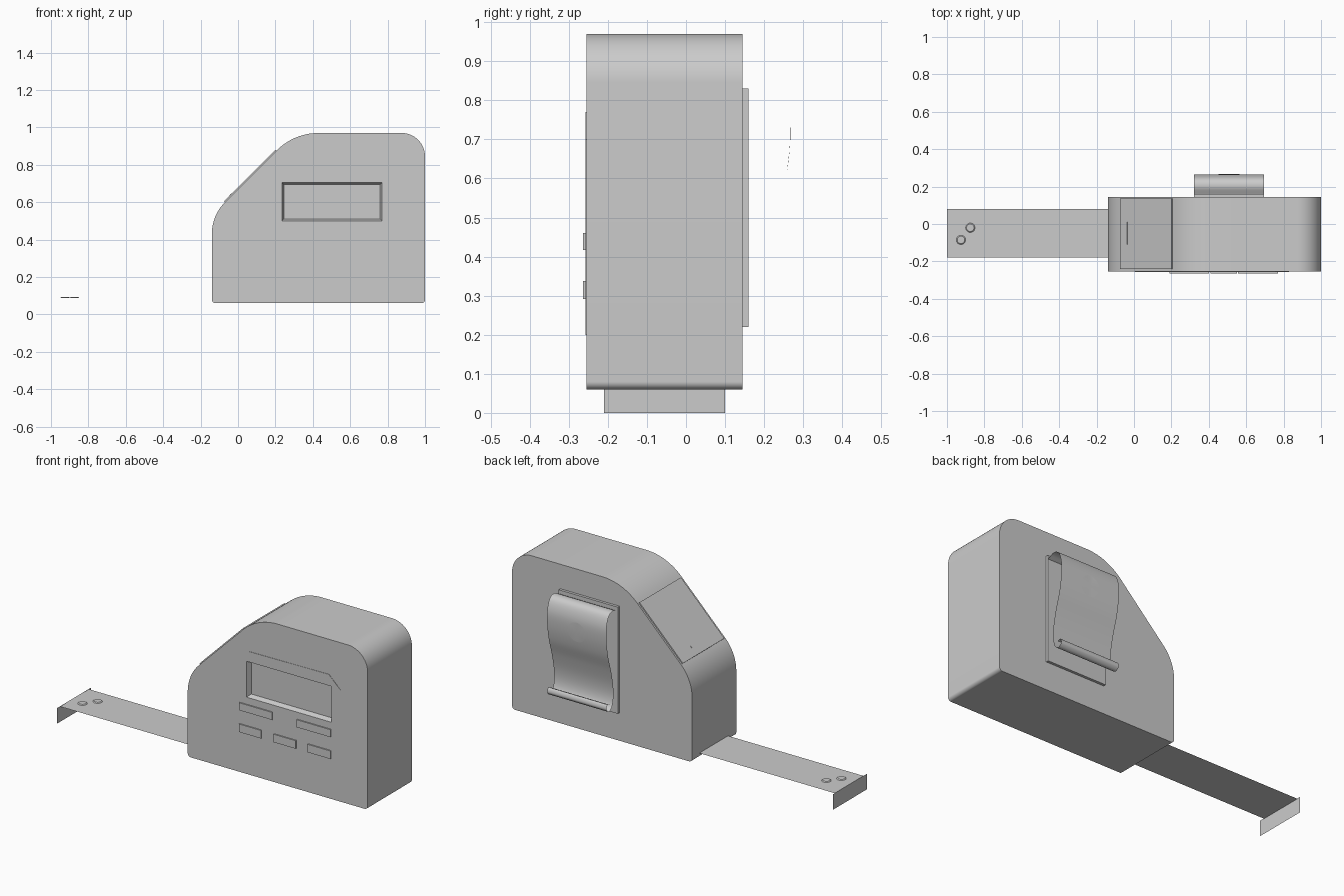
import bpy, bmesh, math
from mathutils import Vector

cube = bpy.data.objects.get("Cube")
if cube:
    bpy.data.objects.remove(cube)

grey = bpy.data.materials.new("plain grey")
grey.use_nodes = True
GREY = (0.6, 0.6, 0.6, 1)
grey.diffuse_color = GREY
grey.node_tree.nodes["Principled BSDF"].inputs["Base Color"].default_value = GREY

FRONT, BACK = -0.255, 0.145
CLIP_X = (0.32, 0.695)


def finish(name, bm, smooth=False):
    bmesh.ops.recalc_face_normals(bm, faces=bm.faces)
    mesh = bpy.data.meshes.new(name)
    bm.to_mesh(mesh)
    bm.free()
    mesh.materials.append(grey)
    obj = bpy.data.objects.new(name, mesh)
    bpy.context.collection.objects.link(obj)
    if smooth:
        smooth_shade(obj)
    return obj


def activate(obj):
    bpy.ops.object.select_all(action="DESELECT")
    obj.select_set(True)
    bpy.context.view_layer.objects.active = obj


def smooth_shade(obj):
    activate(obj)
    bpy.ops.object.shade_smooth_by_angle(angle=math.radians(30))


def rounded(corners, steps=14):
    """Outline from (x, z, tangent length) corners, each rounded by an arc."""
    out = []
    for i, (x, z, t) in enumerate(corners):
        p = Vector((x, z))
        a = (Vector(corners[i - 1][:2]) - p).normalized()
        b = (Vector(corners[(i + 1) % len(corners)][:2]) - p).normalized()
        half = a.angle(b) / 2
        radius = t * math.tan(half)
        centre = p + (a + b).normalized() * (t / math.cos(half))
        start, end = p + a * t - centre, p + b * t - centre
        sweep = start.angle(end)
        for k in range(steps + 1):
            f = k / steps
            v = (start * math.sin((1 - f) * sweep) + end * math.sin(f * sweep)) / math.sin(sweep)
            out.append(centre + v.normalized() * radius)
    return out


def prism(name, outline, y0, y1, smooth=False):
    """Extrude an x-z outline from y0 to y1."""
    bm = bmesh.new()
    face = bm.faces.new([bm.verts.new((x, y0, z)) for x, z in outline])
    res = bmesh.ops.extrude_face_region(bm, geom=[face])
    verts = [v for v in res["geom"] if isinstance(v, bmesh.types.BMVert)]
    bmesh.ops.translate(bm, verts=verts, vec=(0, y1 - y0, 0))
    return finish(name, bm, smooth)


def rect(x0, x1, z0, z1):
    return [(x0, z0), (x1, z0), (x1, z1), (x0, z1)]


def sheet(name, points):
    bm = bmesh.new()
    bm.faces.new([bm.verts.new(p) for p in points])
    return finish(name, bm)


# Case body
body = prism("case_body", rounded([
    (-0.14, 0.06, 0.02), (1, 0.06, 0.02), (1, 0.97, 0.125),
    (0.30, 0.97, 0.13), (-0.14, 0.53, 0.1)]), FRONT, BACK)

# Thin raised front panel
panel = prism("front_panel", [
    (0.005, 0.31), (0.145, 0.2), (0.828, 0.2), (0.828, 0.70),
    (0.755, 0.77), (0.25, 0.765), (0.005, 0.545)], FRONT - 0.002, FRONT + 0.01)

# Tapered display recess cut through the panel and body
bm = bmesh.new()
rings = []
for y, grow in ((FRONT - 0.02, 0.018), (FRONT + 0.025, 0)):
    rings.append([bm.verts.new((x, y, z)) for x, z in
                  rect(0.245 - grow, 0.76 + grow, 0.511 - grow, 0.695 + grow)])
for ring in rings:
    bm.faces.new(ring)
for i in range(4):
    j = (i + 1) % 4
    bm.faces.new((rings[0][i], rings[0][j], rings[1][j], rings[1][i]))
cutter = finish("display_cutter", bm)
cutter.hide_render = True
for target in (body, panel):
    activate(target)
    cut = target.modifiers.new("display", "BOOLEAN")
    cut.operation, cut.solver, cut.object = "DIFFERENCE", "EXACT", cutter
    bpy.ops.object.modifier_apply(modifier=cut.name)
bpy.data.objects.remove(cutter)
smooth_shade(body)

# Push buttons in two rows
rows = [((0.417, 0.46), ((0.19, 0.40), (0.555, 0.77))),
        ((0.292, 0.338), ((0.19, 0.33), (0.41, 0.55), (0.625, 0.77)))]
for r, (zs, spans) in enumerate(rows):
    for c, xs in enumerate(spans):
        prism(f"button_{r + 1}_{c + 1}", rect(*xs, *zs), FRONT - 0.009, FRONT + 0.01)


# Plates lying on the 45 degree slope, given by their x span and height
def slope_plate(name, x0, x1, y0, y1, low, high):
    s = math.sqrt(0.5)
    outline = [(x - h * s, x + 0.67 + h * s)
               for x, h in ((x0, low), (x1, low), (x1, high), (x0, high))]
    return prism(name, outline, y0, y1)


slope_plate("lock_pad", -0.07, 0.205, -0.24, 0.135, -0.01, 0.007)
slope_plate("lock_pad_bar", -0.04, -0.03, -0.11, 0.01, 0, 0.009)

# Tape blade and hook
TAPE_Z = 0.087
sheet("tape_blade", [(x, y, TAPE_Z) for x, y in rect(-1, -0.13, -0.18, 0.08)])
sheet("tape_hook", [(-1, y, z) for y, z in rect(-0.21, 0.1, 0, TAPE_Z + 0.002)])
sheet("hook_plate", [(x, y - 0.05, TAPE_Z + 0.002) for x, y in (
    (-1, -0.08), (-0.85, -0.08), (-0.8, -0.04), (-0.8, 0.04), (-0.85, 0.08), (-1, 0.08))])
for i, (x, y) in enumerate(((-0.925, -0.085), (-0.875, -0.02))):
    bm = bmesh.new()
    bmesh.ops.create_cone(bm, cap_ends=True, segments=24, radius1=0.025, radius2=0.02, depth=0.004)
    bmesh.ops.translate(bm, verts=bm.verts, vec=(x, y, TAPE_Z + 0.004))
    finish(f"rivet_{i + 1}", bm, True)

# Belt clip backing plate
prism("clip_plate", rect(*CLIP_X, 0.22, 0.83), BACK - 0.01, BACK + 0.015)

# Springy belt clip, a smooth curve swept across its width
ctrl = [(0.155, 0.805), (0.20, 0.825), (0.24, 0.81), (0.262, 0.75), (0.262, 0.67),
        (0.248, 0.58), (0.222, 0.49), (0.203, 0.40), (0.20, 0.33), (0.213, 0.28),
        (0.24, 0.262), (0.262, 0.28), (0.255, 0.305), (0.235, 0.30)]
pts = [Vector(p) for p in ctrl]
pts = [2 * pts[0] - pts[1]] + pts + [2 * pts[-1] - pts[-2]]
path = []
for a, b, c, d in zip(pts, pts[1:], pts[2:], pts[3:]):
    for k in range(6):
        t = k / 6
        path.append(0.5 * (2 * b + (c - a) * t + (2 * a - 5 * b + 4 * c - d) * t ** 2
                           + (3 * b - a - 3 * c + d) * t ** 3))
path.append(pts[-2])
bm = bmesh.new()
cols = [[bm.verts.new((x, p.x, p.y)) for x in CLIP_X] for p in path]
for lo, hi in zip(cols, cols[1:]):
    bm.faces.new((lo[0], lo[1], hi[1], hi[0]))
finish("belt_clip", bm, True)


# Round stud on the clip, following its curve
def clip_y(z):
    for p, q in zip(path[12:], path[13:]):
        if q.y <= z <= p.y:
            return p.x + (q.x - p.x) * (p.y - z) / (p.y - q.y)
    return path[12].x


bm = bmesh.new()
bmesh.ops.create_circle(bm, cap_ends=True, cap_tris=True, segments=32, radius=0.057)
for v in bm.verts:
    z = 0.675 + v.co.y
    v.co = (0.508 + v.co.x, clip_y(z) + 0.003, z)
finish("clip_stud", bm, True)
